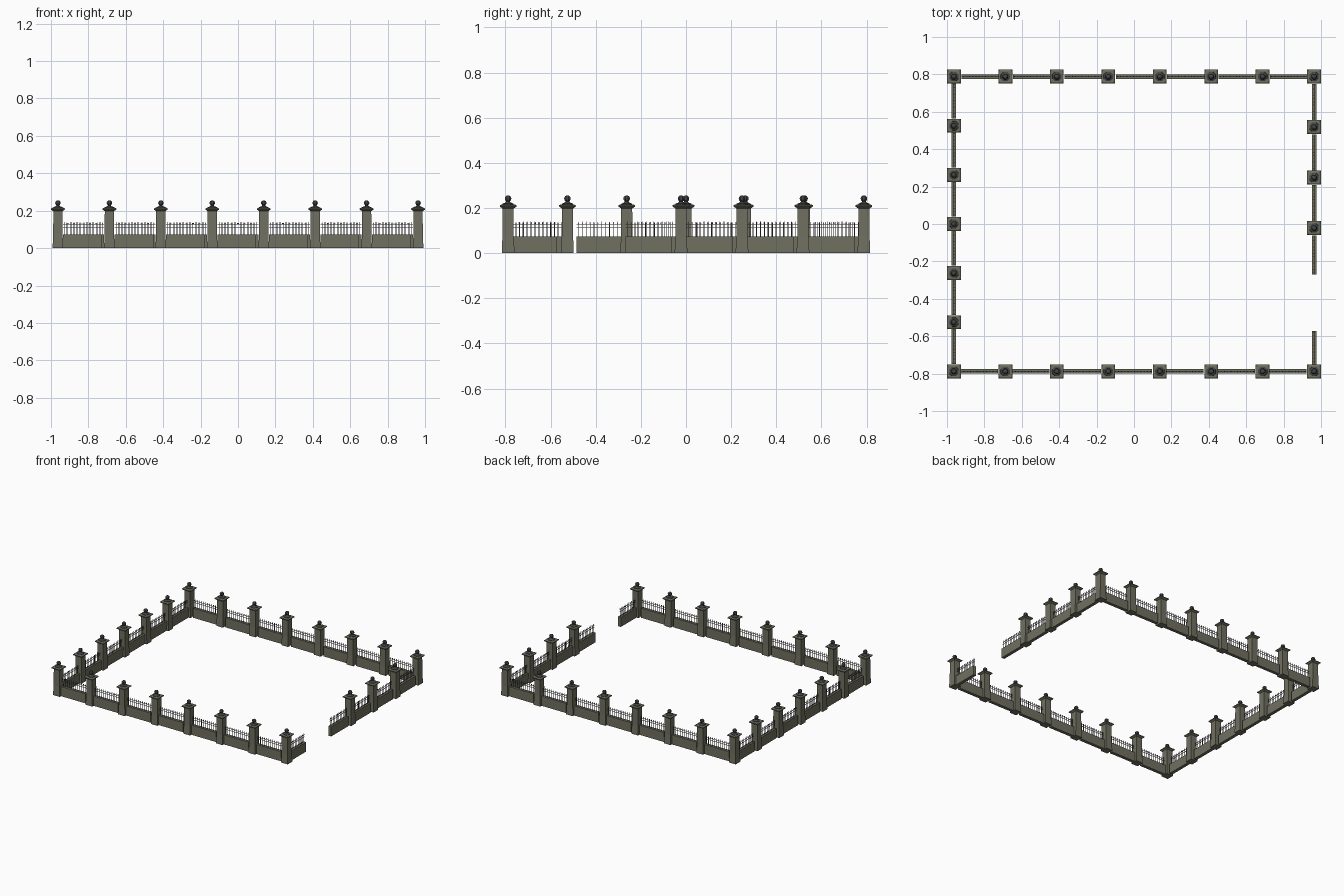
import bpy, bmesh, math
from mathutils import Matrix, Vector

if "Cube" in bpy.data.objects:
    bpy.data.objects.remove(bpy.data.objects["Cube"])


def material(name, rgb):
    m = bpy.data.materials.new(name)
    m.diffuse_color = (*rgb, 1)
    m.use_nodes = True
    m.node_tree.nodes["Principled BSDF"].inputs["Base Color"].default_value = m.diffuse_color
    return m


stone = material("olive stone", (0.16, 0.16, 0.118))
iron = material("grey iron", (0.095, 0.097, 0.095))
finial_grey = material("dark finial grey", (0.06, 0.063, 0.064))

X, Y = 0.963, 0.788           # corner pillar centres
WALL_A, WALL_B = 0.04, 0.247  # wall start and end, measured from its pillar


def box(bm, mat, lo, hi):
    lo, hi = Vector(lo), Vector(hi)
    size = hi - lo
    m = mat @ Matrix.Translation((lo + hi) / 2) @ Matrix.Diagonal((*size, 1))
    bmesh.ops.create_cube(bm, size=1, matrix=m)


def lathe(bm, mat, profile, sides):
    # stack of regular polygons; the radius is the distance to a flat side
    rings = []
    for r, z in profile:
        rr = r / math.cos(math.pi / sides)
        rings.append([bm.verts.new(mat @ Vector((
            rr * math.cos((i + 0.5) * math.tau / sides),
            rr * math.sin((i + 0.5) * math.tau / sides), z))) for i in range(sides)])
    for a, b in zip(rings, rings[1:]):
        for i in range(sides):
            j = (i + 1) % sides
            bm.faces.new((a[i], a[j], b[j], b[i]))
    bm.faces.new(rings[0][::-1])
    bm.faces.new(rings[-1])


def finish(bm, name, mat):
    me = bpy.data.meshes.new(name)
    bm.to_mesh(me)
    bm.free()
    me.materials.append(mat)
    ob = bpy.data.objects.new(name, me)
    bpy.context.collection.objects.link(ob)


def fence_side(name, start, angle, step, pillars, walls):
    """One side: pillars every step along local x, a wall panel after each."""
    frame = Matrix.Translation((*start, 0)) @ Matrix.Rotation(angle, 4, 'Z')
    shafts, caps, finials, wall, rails = (bmesh.new() for _ in range(5))
    for i in range(pillars):
        m = frame @ Matrix.Translation((i * step, 0, 0))
        # slightly flared shaft, then a moulded cap slab
        lathe(shafts, m, [(0.028, 0), (0.028, 0.012), (0.025, 0.075), (0.0245, 0.2)], 4)
        lathe(caps, m, [(0.025, 0.198), (0.037, 0.206), (0.037, 0.212), (0.029, 0.216)], 4)
        # finial foot, neck and ball
        ball = [(0.0145 * math.sin(t), 0.2415 - 0.0145 * math.cos(t))
                for t in (math.radians(d) for d in (40, 65, 90, 115, 140, 168))]
        lathe(finials, m, [(0.025, 0.214), (0.024, 0.219), (0.012, 0.224),
                           (0.008, 0.229)] + ball, 8)
    for x in walls:
        m = frame @ Matrix.Translation((x, 0, 0))
        box(wall, m, (WALL_A, -0.012, 0), (WALL_B, 0.012, 0.073))
        # two rails and a row of pointed bars
        for z in (0.112, 0.126):
            box(rails, m, (WALL_A, -0.0012, z - 0.0012), (WALL_B, 0.0012, z + 0.0012))
        n = 12
        for k in range(n):
            bx = WALL_A + (k + 0.5) * (WALL_B - WALL_A) / n
            lathe(rails, m @ Matrix.Translation((bx, 0, 0)),
                  [(0.0013, 0.072), (0.0013, 0.130), (0.0022, 0.132), (0.0004, 0.139)], 4)
    finish(shafts, name + " pillar shafts", stone)
    finish(caps, name + " pillar caps", stone)
    finish(finials, name + " finials", finial_grey)
    finish(wall, name + " low wall", stone)
    finish(rails, name + " railings", iron)


sx, sy = 2 * X / 7, 2 * Y / 6
# the sides run clockwise, each starting with its corner pillar
fence_side("left", (-X, -Y), math.pi / 2, sy, 6, [i * sy for i in range(6)])
fence_side("back", (-X, Y), 0, sx, 7, [i * sx for i in range(7)])
# right side: gate opening, then one lone wall panel before the corner
fence_side("right", (X, Y), -math.pi / 2, 0.27, 4,
           [i * 0.27 for i in range(4)] + [Y + 0.572 - WALL_A])
fence_side("front", (X, -Y), math.pi, sx, 7, [i * sx for i in range(7)])
